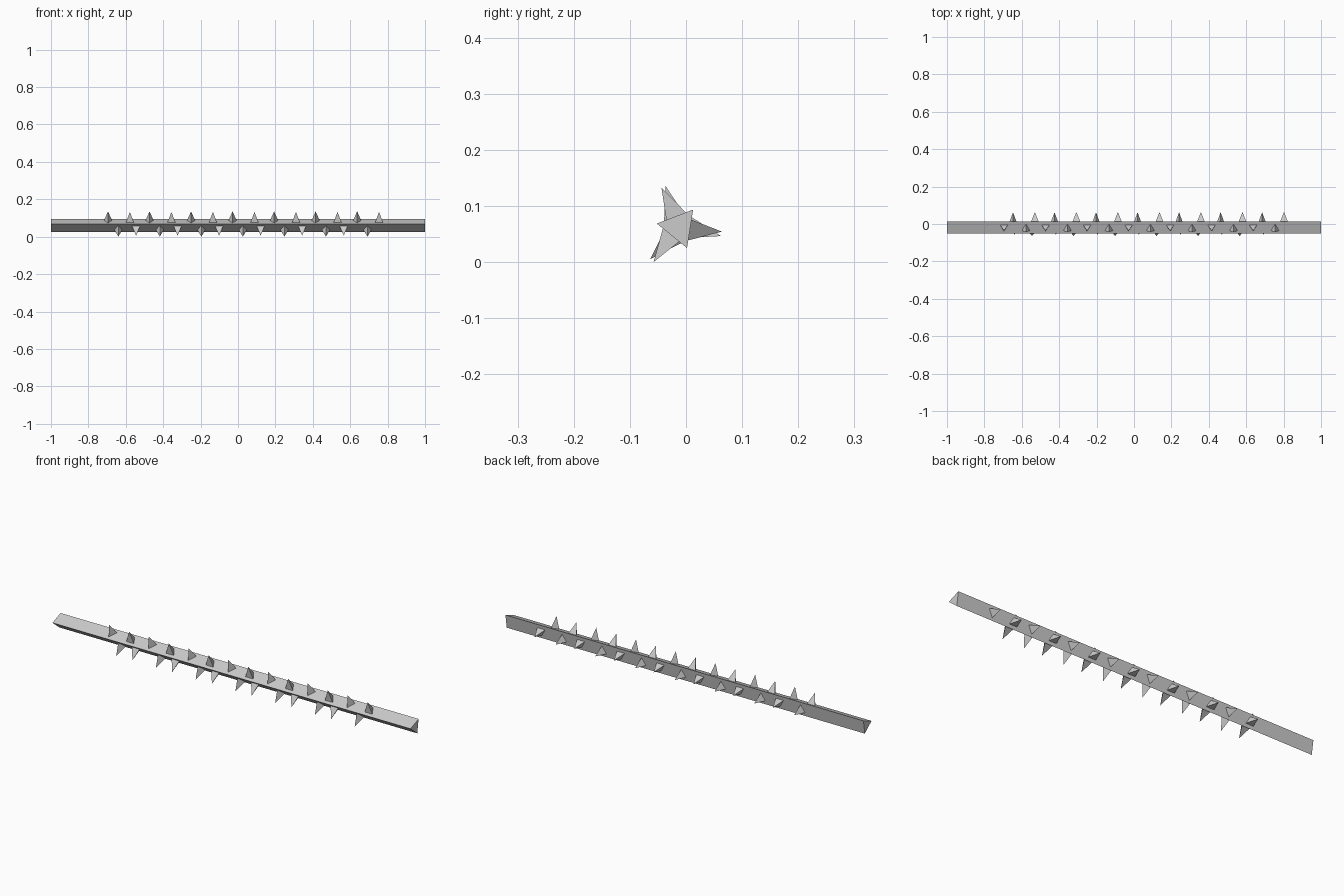
import bpy, math
from mathutils import Vector

if "Cube" in bpy.data.objects:
    bpy.data.objects.remove(bpy.data.objects["Cube"])

CY, CZ = -0.0125, 0.0625      # centre line of the rod
R = 0.04                      # rod section radius
STEP = 0.222                  # spacing of the spikes in a row


def make(name, verts, faces):
    me = bpy.data.meshes.new(name)
    me.from_pydata([tuple(v) for v in verts], [], faces)
    me.update()
    ob = bpy.data.objects.new(name, me)
    bpy.context.collection.objects.link(ob)
    return ob


# Triangular rod along x
ring = [math.radians(a) for a in (51, 171, 291)]
verts = [(x, CY + R * math.cos(a), CZ + R * math.sin(a))
         for x in (-1, 1) for a in ring]
make("rod", verts, [(0, 1, 2), (5, 4, 3), (0, 3, 4, 1), (1, 4, 5, 2), (2, 5, 3, 0)])


# Row of three-sided spikes on one rod face; side = which way the base corner points
def spike_row(name, angle, side, start, count):
    a = math.radians(angle)
    n = Vector((0, math.cos(a), math.sin(a)))
    t = Vector((0, -math.sin(a), math.cos(a))) * side
    verts, faces = [], []
    for i in range(count):
        c = Vector((start + i * STEP, CY, CZ)) + n * 0.0195 - t * 0.004
        k = len(verts)
        for j in range(3):
            b = j * math.tau / 3 * side
            verts.append(c + (t * math.cos(b) + Vector((1, 0, 0)) * math.sin(b)) * 0.025)
        verts.append(c + n * 0.0573)
        faces += [(k + 2, k + 1, k)]
        faces += [(k + j, k + (j + 1) % 3, k + 3) for j in range(3)]
    make(name, verts, faces)


# Two interleaved rows on each of the three faces
for name, angle, rows in (
        ("top", 111, ((1, -0.695, 7), (-1, -0.578, 7))),
        ("back", -9, ((1, -0.647, 7), (-1, -0.53, 7))),
        ("lower", -129, ((-1, -0.64, 7), (1, -0.545, 6)))):
    for i, (side, start, count) in enumerate(rows):
        spike_row(f"{name}_spikes_{i + 1}", angle, side, start, count)

# Consistent outward normals
import bmesh
for ob in bpy.context.collection.objects:
    bm = bmesh.new()
    bm.from_mesh(ob.data)
    bmesh.ops.recalc_face_normals(bm, faces=bm.faces)
    bm.to_mesh(ob.data)
    bm.free()
